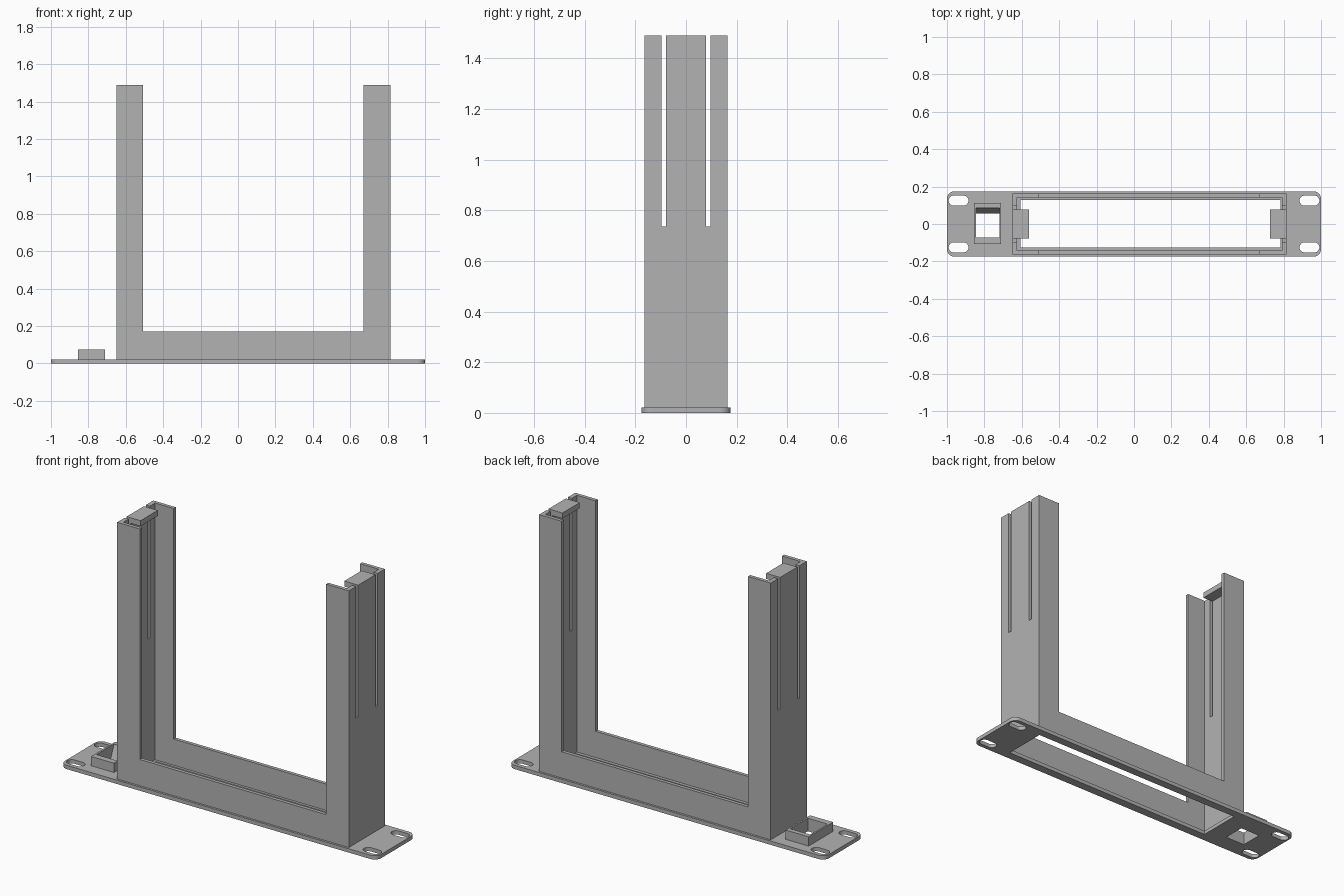
import bpy, bmesh, math
from mathutils import Matrix

cube = bpy.data.objects.get("Cube")
if cube:
    bpy.data.objects.remove(cube, do_unlink=True)

grey = bpy.data.materials.new("light grey")
grey.use_nodes = True
colour = (0.45, 0.45, 0.45, 1)
grey.diffuse_color = colour
grey.node_tree.nodes["Principled BSDF"].inputs["Base Color"].default_value = colour

# Sketch planes: (u, v, depth) -> world
FLAT = Matrix.Identity(4)
XZ = Matrix(((1, 0, 0, 0), (0, 0, 1, 0), (0, 1, 0, 0), (0, 0, 0, 1)))
YZ = Matrix(((0, 0, 1, 0), (1, 0, 0, 0), (0, 1, 0, 0), (0, 0, 0, 1)))


def rect(u0, u1, v0, v1):
    return [(u0, v0), (u1, v0), (u1, v1), (u0, v1)]


def rounded(u0, u1, v0, v1, r, steps=8):
    """Rectangle outline with arc corners; also makes slots."""
    pts = []
    for k, (u, v) in enumerate(rect(u0 + r, u1 - r, v0 + r, v1 - r)):
        for i in range(steps + 1):
            a = math.pi * (1 + k / 2 + i / steps / 2)
            p = (u + r * math.cos(a), v + r * math.sin(a))
            if not pts or math.dist(p, pts[-1]) > 1e-5:
                pts.append(p)
    return pts


def extrude(name, outlines, d0, d1, plane=FLAT):
    """Extrude an outline with optional holes from depth d0 to d1."""
    curve = bpy.data.curves.new(name, "CURVE")
    curve.dimensions = "2D"
    curve.fill_mode = "BOTH"
    curve.extrude = (d1 - d0) / 2
    for pts in outlines:
        spline = curve.splines.new("POLY")
        spline.points.add(len(pts) - 1)
        for point, (u, v) in zip(spline.points, pts):
            point.co = (u, v, 0, 1)
        spline.use_cyclic_u = True
    helper = bpy.data.objects.new(name + " sketch", curve)
    bpy.context.collection.objects.link(helper)
    graph = bpy.context.evaluated_depsgraph_get()
    mesh = bpy.data.meshes.new_from_object(helper.evaluated_get(graph))
    bpy.data.objects.remove(helper, do_unlink=True)
    bm = bmesh.new()
    bm.from_mesh(mesh)
    bm.transform(plane @ Matrix.Translation((0, 0, (d0 + d1) / 2)))
    bmesh.ops.remove_doubles(bm, verts=bm.verts, dist=1e-5)
    bmesh.ops.recalc_face_normals(bm, faces=bm.faces)
    bm.to_mesh(mesh)
    bm.free()
    mesh.name = name
    mesh.materials.clear()
    mesh.materials.append(grey)
    for face in mesh.polygons:
        face.use_smooth = False
        face.material_index = 0
    obj = bpy.data.objects.new(name, mesh)
    bpy.context.collection.objects.link(obj)
    return obj


PLATE, TOP, LOW = 0.022, 1.49, 0.172
LEFT, RIGHT, COLUMN = -0.65, 0.815, 0.143
OUT, WALL = 0.163, 0.02
IN = OUT - WALL

# Base plate with the frame opening, socket hole and four screw slots
socket_hole = rect(-0.845, -0.72, -0.072, 0.086)
holes = [rect(-0.608, 0.783, -0.125, 0.128), socket_hole]
for sx in (-1, 1):
    for sy in (-1, 1):
        cx, cy = sx * 0.938, sy * 0.125
        holes.append(rounded(cx - 0.053, cx + 0.053, cy - 0.027, cy + 0.027, 0.0269))
extrude("base_plate", [rounded(-1, 1, -0.175, 0.175, 0.04)] + holes, 0, PLATE)

# U-shaped front and back walls
u_shape = [(LEFT, PLATE), (RIGHT, PLATE), (RIGHT, TOP), (RIGHT - COLUMN, TOP),
           (RIGHT - COLUMN, LOW), (LEFT + COLUMN, LOW), (LEFT + COLUMN, TOP), (LEFT, TOP)]
extrude("front_wall", [u_shape], -OUT, -IN, XZ)
extrude("back_wall", [u_shape], IN, OUT, XZ)

# End walls split by two slots into a springy middle tongue with a hook
SLOT, A, B = 0.735, 0.078, 0.097
half = [(IN, PLATE), (IN, TOP), (B, TOP), (B, SLOT), (A, SLOT), (A, TOP)]
end_shape = half + [(-y, z) for y, z in reversed(half)]
for side, x0, x1, h0, h1 in (
        ("right", LEFT, LEFT + 0.025, LEFT + 0.025, LEFT + 0.088),
        ("left", RIGHT - 0.025, RIGHT, RIGHT - 0.088, RIGHT - 0.025)):
    extrude(side + "_end_wall", [end_shape], x0, x1, YZ)
    extrude(side + "_hook", [rect(-A, A, TOP - 0.032, TOP)], h0, h1, YZ)

# Raised socket frame with a sloped catch inside
extrude("socket_frame", [rect(-0.855, -0.71, -0.107, 0.113), socket_hole], PLATE, 0.075)
extrude("socket_catch", [[(0.086, 0), (0.086, 0.07), (0.056, 0)]], -0.845, -0.72, YZ)
